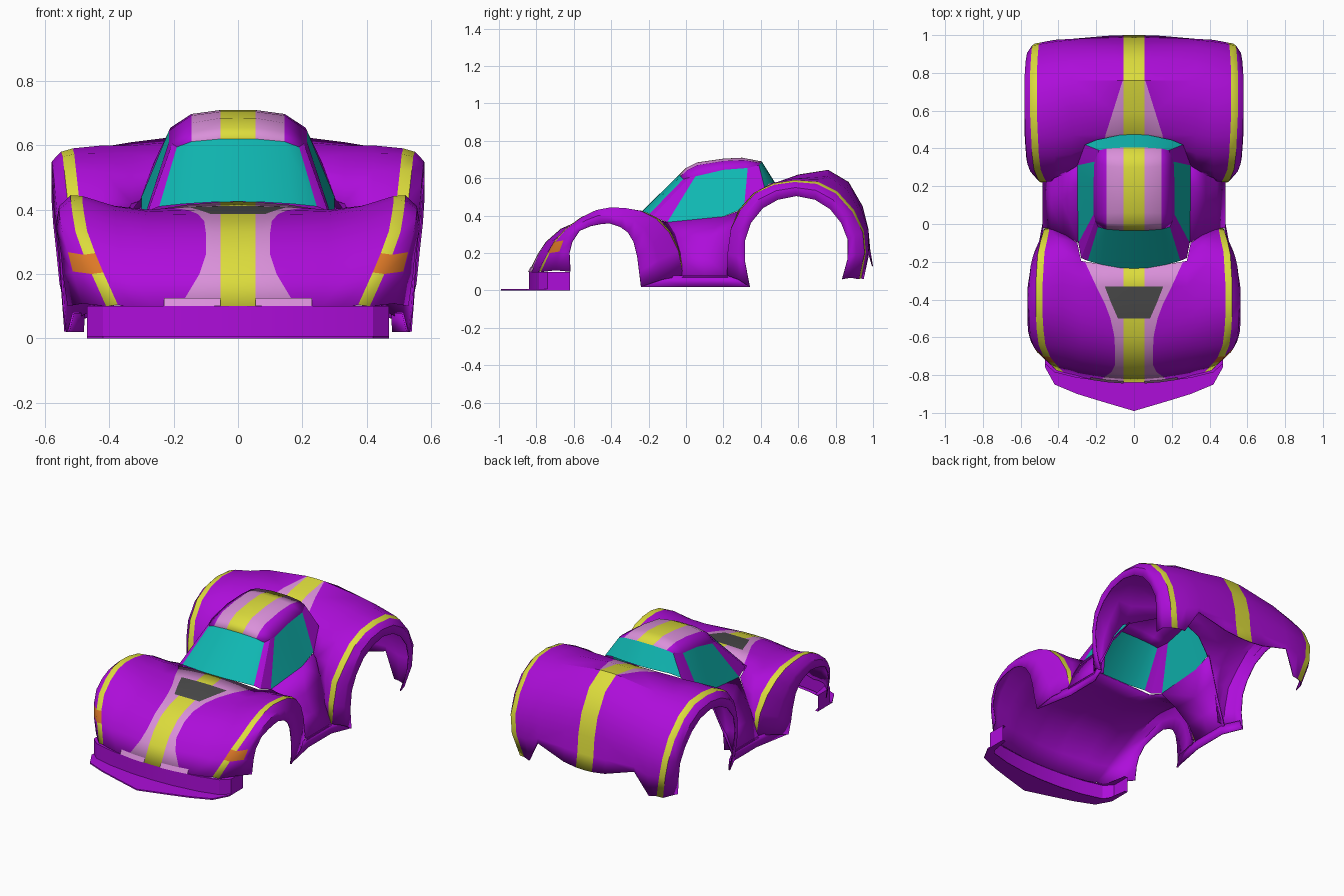
import bpy, bmesh
from mathutils import Vector as V

# Flat colours; purple is last so solidify can clamp all inner walls to it
COLOURS = {
    "yellow": (0.72, 0.72, 0.045), "pink": (0.70, 0.28, 0.70),
    "teal": (0.005, 0.48, 0.45), "dark_grey": (0.07, 0.07, 0.07),
    "orange": (0.72, 0.19, 0.02), "purple": (0.42, 0.004, 0.70)}
MATS = []
for n, c in COLOURS.items():
    m = bpy.data.materials.new(n)
    m.diffuse_color = (*c, 1)
    MATS.append(m)
SLOT = {n: i for i, n in enumerate(COLOURS)}


def build(name, grids, thick=0.006, angle=0.6):
    """Loft grids of columns into one mirrored shell; each grid is (columns, paint rule)."""
    bm = bmesh.new()
    for cols, paint in grids:
        vs = [[bm.verts.new(p) for p in c] for c in cols]
        for i in range(len(cols) - 1):
            for j in range(len(cols[0]) - 1):
                f = bm.faces.new((vs[i][j], vs[i + 1][j], vs[i + 1][j + 1], vs[i][j + 1]))
                f.material_index = SLOT[paint(i, j)]
    bmesh.ops.remove_doubles(bm, verts=bm.verts, dist=0.0005)
    bmesh.ops.dissolve_degenerate(bm, edges=bm.edges, dist=0.0005)
    me = bpy.data.meshes.new(name)
    bm.to_mesh(me)
    bm.free()
    ob = bpy.data.objects.new(name, me)
    bpy.context.collection.objects.link(ob)
    for m in MATS:
        me.materials.append(m)
    bpy.ops.object.select_all(action='DESELECT')
    ob.select_set(True)
    bpy.context.view_layer.objects.active = ob
    bpy.ops.object.shade_smooth_by_angle(angle=angle)
    ob.modifiers.new("mirror", 'MIRROR').use_axis[0] = True
    if thick:
        s = ob.modifiers.new("shell", 'SOLIDIFY')
        s.thickness, s.offset = thick, -1
        s.material_offset = s.material_offset_rim = 10
    return ob


def pts(*rows):
    return [V(r) for r in rows]


def across(centre, edge, xs, power):
    """Column between the centre line and an edge, at the given x per row."""
    out = []
    for c, e, x in zip(centre, edge, xs):
        p = c.lerp(e, min(1, (x / e.x) ** power))
        p.x = x
        out.append(p)
    return out


def stripe_inner(outer, inner):
    return [s.lerp(k, min(0.6, 0.036 / (s.x - k.x))) + V((0, 0, 0.005))
            for s, k in zip(outer, inner)]


def bulge(a, b):
    return [p.lerp(q, 0.5) + V((0.014, 0, 0.008)) for p, q in zip(a, b)]


plain = lambda i, j: "purple"

# Front body: bonnet and front wings
centre = pts((0, -.84, .10), (0, -.79, .20), (0, -.75, .26), (0, -.67, .33), (0, -.59, .365),
             (0, -.50, .387), (0, -.42, .40), (0, -.33, .412), (0, -.225, .425))
valley = pts((.26, -.815, .10), (.27, -.76, .20), (.28, -.72, .26), (.28, -.65, .32),
             (.28, -.58, .36), (.28, -.50, .385), (.28, -.42, .395), (.28, -.33, .40),
             (.28, -.195, .395), (.30, -.10, .365), (.36, -.06, .30), (.43, -.03, .20),
             (.45, -.01, .08))
crest = pts((.41, -.775, .10), (.455, -.73, .20), (.48, -.70, .26), (.505, -.64, .33),
            (.515, -.56, .39), (.52, -.48, .43), (.52, -.40, .445), (.52, -.32, .44),
            (.515, -.24, .425), (.51, -.16, .385), (.495, -.09, .31), (.48, -.04, .21),
            (.47, -.015, .08))
arch = pts((.53, -.62, .10), (.545, -.625, .20), (.55, -.61, .26), (.56, -.57, .32),
           (.565, -.51, .345), (.565, -.46, .355), (.565, -.41, .36), (.565, -.35, .34),
           (.56, -.31, .31), (.555, -.28, .26), (.55, -.26, .18), (.545, -.25, .10),
           (.535, -.24, .02))
pink_w = [.18, .12, .10, .10, .105, .125, .155, .20, .26]
vent_w = [.10, .08, .075, .075, .078, .085, .12, .155, .16]
hood_edge = valley[:9]
hood = [centre, across(centre, hood_edge, [.055] * 9, 2),
        across(centre, hood_edge, vent_w, 2), across(centre, hood_edge, pink_w, 2), hood_edge]


def paint_hood(i, j):
    if i < 2 and j in (5, 6):
        return "dark_grey"
    return ("yellow", "pink", "pink", "purple")[i]


def paint_wing(i, j):
    if j == 1 and i in (2, 3):
        return "orange"
    return "yellow" if i == 2 else "purple"


s_in = stripe_inner(crest, valley)
dip = [p.lerp(q, 0.5) - V((0, 0, .008)) for p, q in zip(valley, s_in)]
build("front_body", [(hood, paint_hood),
                     ([valley, dip, s_in, crest, bulge(crest, arch), arch], paint_wing)])

# Pink strip along the nose base
build("nose_strip", [([pts((.055, -.832, .125), (.14, -.826, .125), (.23, -.812, .125)),
                       pts((.055, -.844, .10), (.14, -.838, .10), (.23, -.825, .10))],
                      lambda i, j: "pink")], thick=0)

# Rear body: engine deck, tail and rear wings
centre = pts((0, .42, .50), (0, .45, .55), (0, .475, .575), (0, .60, .62), (0, .76, .645),
             (0, .87, .58), (0, .945, .45), (0, .975, .33), (0, .985, .22), (0, 1.0, .13))
inner = pts((.43, .24, .08), (.42, .24, .20), (.38, .26, .33), (.33, .29, .42), (.33, .37, .51),
            (.33, .47, .575), (.33, .60, .60), (.33, .76, .61), (.33, .86, .54),
            (.33, .94, .43), (.33, .975, .32), (.33, .98, .23), (.33, .98, .20))
ridge = pts((.44, .23, .08), (.44, .225, .20), (.43, .24, .33), (.42, .28, .43), (.42, .36, .52),
            (.42, .46, .575), (.42, .58, .60), (.42, .72, .595), (.42, .83, .54),
            (.42, .92, .44), (.42, .965, .32), (.42, .975, .20), (.41, .95, .06))
crest = pts((.49, .22, .08), (.50, .222, .20), (.51, .24, .33), (.53, .29, .43), (.54, .37, .52),
            (.545, .47, .565), (.55, .58, .58), (.55, .70, .57), (.55, .80, .52),
            (.545, .89, .42), (.54, .945, .31), (.525, .955, .20), (.49, .925, .06))
arch = pts((.54, .34, .02), (.55, .315, .15), (.56, .315, .27), (.57, .345, .36),
           (.575, .41, .44), (.58, .49, .485), (.58, .59, .505), (.58, .69, .485),
           (.58, .77, .435), (.575, .83, .36), (.565, .865, .27), (.555, .865, .17),
           (.53, .835, .06))
deck_w = [.16, .16, .15, .11, .06, .08, .12, .14, .14, .14]
deck = [centre, across(centre, inner[3:], [.055] * 10, 2),
        across(centre, inner[3:], deck_w, 2), inner[3:]]
build("rear_body", [
    (deck, lambda i, j: "yellow" if i == 0 else "pink" if i == 1 and j < 4 else "purple"),
    ([inner, ridge, stripe_inner(crest, ridge), crest, bulge(crest, arch), arch],
     lambda i, j: "yellow" if i == 2 else "purple")])

# Door panels and rockers between the wings
build("door", [([pts((.295, -.10, .365), (.30, .20, .395), (.30, .32, .44)),
                 pts((.37, -.06, .28), (.38, .12, .28), (.38, .27, .33)),
                 pts((.44, -.03, .18), (.44, .10, .18), (.44, .25, .18)),
                 pts((.485, -.02, .07), (.485, .10, .07), (.485, .24, .07))], plain)])
build("rocker", [([pts((.515, -.20, .08), (.482, -.01, .08), (.482, .22, .08), (.53, .325, .08)),
                   pts((.53, -.24, .02), (.485, 0, .02), (.485, .22, .02), (.535, .34, .02))],
                  plain)])

# Roof with centre stripe
centre = pts((0, -.035, .62), (0, 0, .655), (0, .06, .685), (0, .20, .705), (0, .30, .71),
             (0, .405, .69))
edge = pts((.19, -.015, .595), (.205, .02, .605), (.215, .05, .61), (.215, .20, .645),
           (.21, .33, .655), (.185, .39, .67))
roof = [centre, across(centre, edge, [.055] * 6, 4), across(centre, edge, [.145] * 6, 4), edge]
build("roof", [(roof, lambda i, j: ("yellow", "pink", "purple")[i])])

# Cabin sides: windscreen, pillars, side and rear windows
top = [c[0] for c in roof[:3]] + edge + [c[5] for c in reversed(roof[:3])]
base = pts((0, -.235, .425), (.07, -.233, .424), (.17, -.215, .418), (.245, -.195, .41),
           (.28, -.18, .395), (.295, -.10, .365), (.30, .20, .395), (.30, .31, .44),
           (.26, .42, .55), (.20, .445, .57), (.08, .47, .577), (0, .475, .578))
build("cabin", [([top, base], lambda i, j: "purple" if j in (3, 4, 7) else "teal")],
      thick=0, angle=0.45)

# Front bumper wall with pointed splitter
wall = ((0, -.84), (.14, -.835), (.30, -.815), (.42, -.785), (.47, -.74), (.47, -.62))
nose = ((0, -.83), (.14, -.825), (.28, -.805), (.41, -.77), (.43, -.74), (.45, -.62))
lip = ((0, -.99), (.17, -.94), (.30, -.90), (.42, -.85), (.47, -.76), (.47, -.62))
level = lambda path, z: [V((x, y, z)) for x, y in path]
build("front_bumper", [([level(nose, .10), level(wall, .10), level(wall, .008),
                         level(lip, .008), level(lip, 0), level(nose, 0)], plain)],
      thick=0, angle=0.4)
